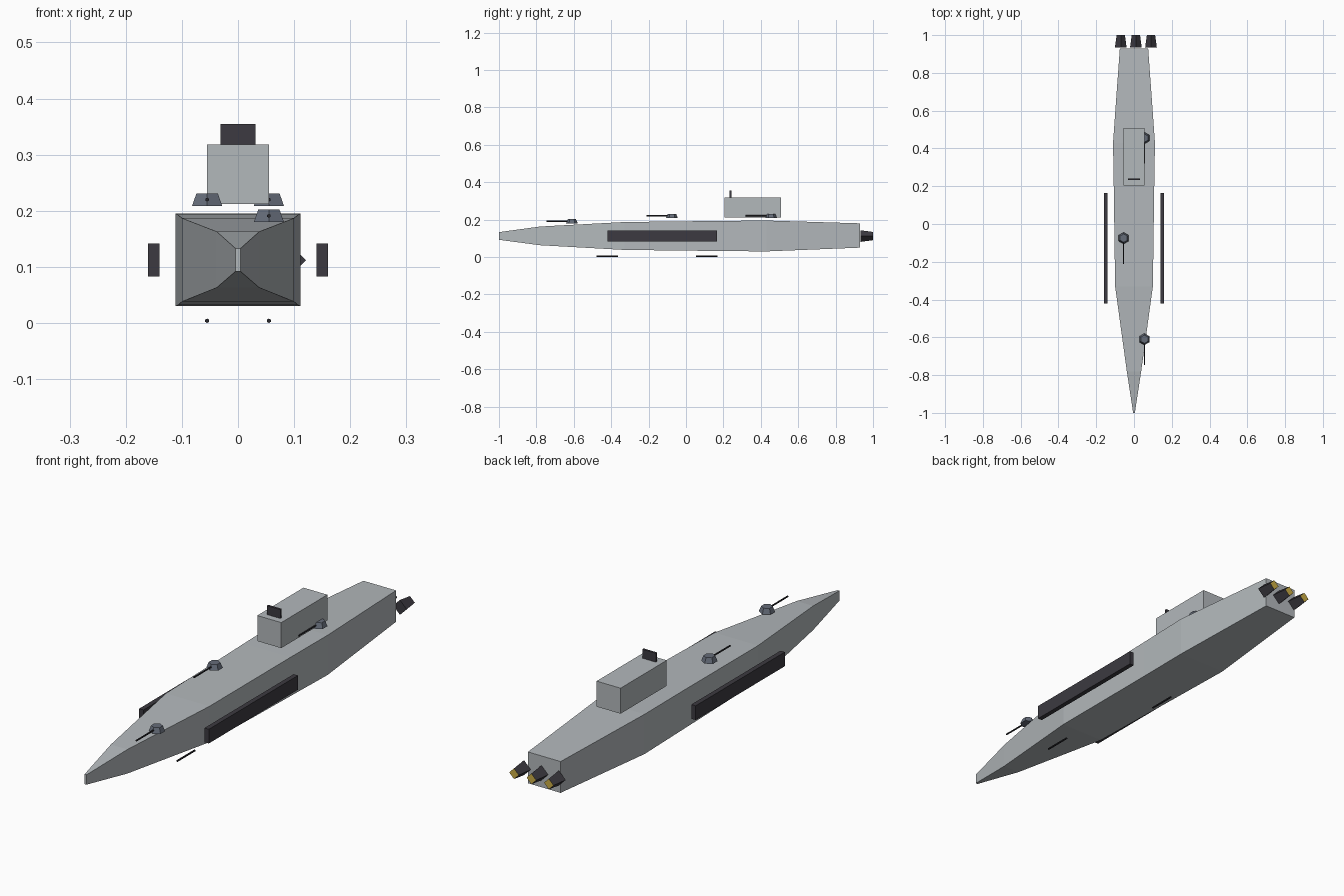
import bpy, bmesh
from math import pi
from mathutils import Matrix, Vector

cube = bpy.data.objects.get("Cube")
if cube:
    bpy.data.objects.remove(cube, do_unlink=True)


def material(name, rgb):
    m = bpy.data.materials.new(name)
    m.use_nodes = True
    m.diffuse_color = (*rgb, 1)
    m.node_tree.nodes["Principled BSDF"].inputs["Base Color"].default_value = (*rgb, 1)
    return m


HULL = material("light grey", (0.45, 0.48, 0.50))
DARK = material("charcoal", (0.045, 0.042, 0.052))
STEEL = material("blue grey", (0.13, 0.15, 0.19))
GUN = material("near black", (0.02, 0.02, 0.025))
GOLD = material("gold", (0.60, 0.42, 0.06))


def finish(name, bm, *mats):
    bmesh.ops.recalc_face_normals(bm, faces=bm.faces)
    mesh = bpy.data.meshes.new(name)
    bm.to_mesh(mesh)
    bm.free()
    for m in mats:
        mesh.materials.append(m)
    ob = bpy.data.objects.new(name, mesh)
    bpy.context.collection.objects.link(ob)
    return ob


def box(name, lo, hi, mat):
    bm = bmesh.new()
    lo, hi = Vector(lo), Vector(hi)
    bmesh.ops.create_cube(bm, size=1, matrix=Matrix.Translation((lo + hi) / 2) @ Matrix.Diagonal((*(hi - lo), 1)))
    return finish(name, bm, mat)


def cone(name, centre, r1, r2, depth, sides, *mats, along_y=False):
    bm = bmesh.new()
    turn = Matrix.Rotation(-pi / 2, 4, 'X') if along_y else Matrix()
    bmesh.ops.create_cone(bm, cap_ends=True, segments=sides, radius1=r1, radius2=r2,
                          depth=depth, matrix=Matrix.Translation(centre) @ turn)
    if len(mats) > 1:  # aft cap takes the second colour
        bm.normal_update()
        for f in bm.faces:
            f.material_index = int(f.normal.y > 0.9)
    return finish(name, bm, *mats)


# Hull: rectangular sections (y, half width, bottom, top) joined in a loft
sections = [(-1, .0045, .092, .133), (-.78, .038, .063, .163), (-.33, .1, .038, .187),
            (.19, .107, .032, .193), (.43, .111, .03, .195), (.93, .075, .05, .18)]
bm = bmesh.new()
rings = [[bm.verts.new(p) for p in ((-w, y, a), (w, y, a), (w, y, b), (-w, y, b))]
         for y, w, a, b in sections]
for r, s in zip(rings, rings[1:]):
    for i in range(4):
        j = (i + 1) % 4
        bm.faces.new((r[i], r[j], s[j], s[i]))
bm.faces.new(rings[0])
bm.faces.new(rings[-1])
finish("hull", bm, HULL)

# Bridge block and sensor plate
box("bridge", (-.055, .205, .212), (.055, .508, .318), HULL)
box("sensor_plate", (-.031, .233, .318), (.031, .242, .355), DARK)

# Side armour panels
for side, s in (("left", 1), ("right", -1)):
    box(side + "_armour_panel", (s * .15 - .01, -.42, .083), (s * .15 + .01, .165, .142), DARK)

# Gun turrets with forward barrels
for name, x, y, z in (("bow", .055, -.61, .191), ("middle", -.055, -.075, .22), ("aft", .055, .455, .22)):
    cone(name + "_turret", (x, y, z), .031, .022, .022, 6, STEEL)
    cone(name + "_barrel", (x, y - .068, z), .0035, .0035, .136, 6, GUN, along_y=True)

# Rods under the keel
for name, x, y in (("front", .055, -.42), ("rear", -.055, .112)):
    cone(name + "_keel_rod", (x, y, .004), .004, .004, .115, 6, GUN, along_y=True)

# Engine nozzles with glowing ends
for name, x in (("right", -.07), ("middle", .01), ("left", .09)):
    cone(name + "_engine", (x, .967, .112), .031, .022, .066, 4, DARK, GOLD, along_y=True)
